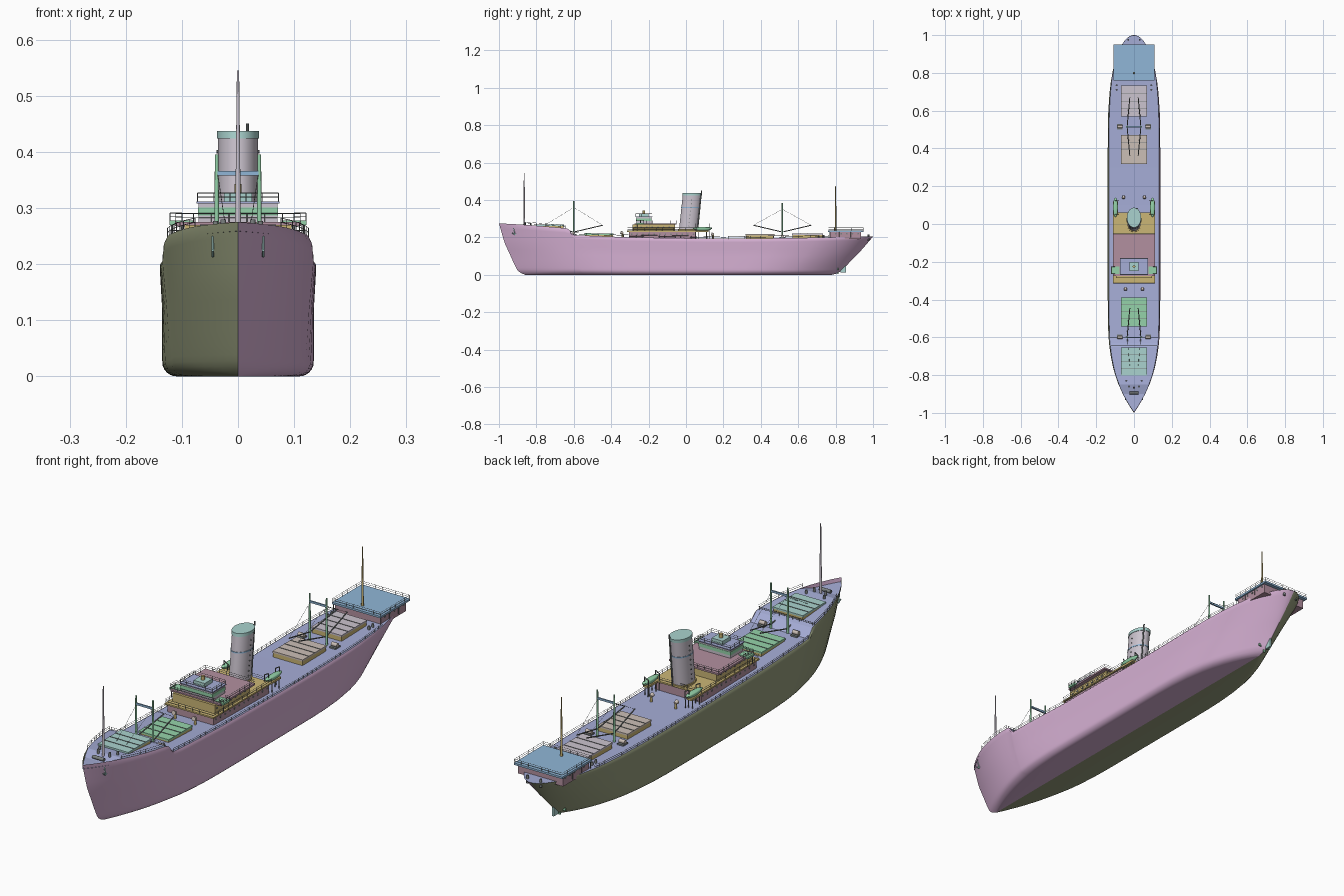
import bpy, bmesh, math
from mathutils import Vector

if "Cube" in bpy.data.objects:
    bpy.data.objects.remove(bpy.data.objects["Cube"])

MATS = {}
COL = dict(pink=(.68, .44, .66), olive=(.3, .33, .2), blue=(.38, .42, .68), ochre=(.6, .47, .18), maroon=(.45, .28, .35),
           teal=(.4, .65, .62), green=(.3, .65, .4), steel=(.28, .47, .68), tan=(.6, .52, .47), mauve=(.6, .55, .62), dark=(.2, .22, .22))


def finish(name, bm, col=None, smooth=0):
    me = bpy.data.meshes.new(name)
    bm.to_mesh(me)
    bm.free()
    ob = bpy.data.objects.new(name, me)
    bpy.context.collection.objects.link(ob)
    if col:
        if col not in MATS:
            MATS[col] = bpy.data.materials.new(col)
            MATS[col].diffuse_color = (*COL[col], 1)
        me.materials.append(MATS[col])
    if smooth:
        me.shade_smooth()
        me.set_sharp_from_angle(angle=math.radians(smooth))
    return ob


def boxes(name, items, col=None):
    # each item: x0, x1, y0, y1, z0, z1
    bm = bmesh.new()
    for x0, x1, y0, y1, z0, z1 in items:
        vs = bmesh.ops.create_cube(bm, size=1)['verts']
        for v in vs:
            v.co = ((x0 + x1) / 2 + v.co.x * (x1 - x0), (y0 + y1) / 2 + v.co.y * (y1 - y0), (z0 + z1) / 2 + v.co.z * (z1 - z0))
    return finish(name, bm, col)


def tubes(name, segs, r, col=None, n=4, r2=None, sx=1):
    bm = bmesh.new()
    for a, b in segs:
        a, b = Vector(a), Vector(b)
        d = b - a
        vs = bmesh.ops.create_cone(bm, cap_ends=True, segments=n, radius1=r, radius2=r if r2 is None else r2, depth=d.length)['verts']
        q = d.to_track_quat('Z', 'Y')
        for v in vs:
            v.co = q @ v.co + (a + b) / 2
    return finish(name, bm, col, 40 if n > 6 else 0)


def rail(name, pts, h=.015, gap=.03, col='dark'):
    segs = []
    up = Vector((0, 0, h))
    for a, b in zip(pts, pts[1:]):
        a, b = Vector(a), Vector(b)
        segs += [(a + up, b + up), (a + up / 2, b + up / 2)]
        k = max(1, round((b - a).length / gap))
        segs += [(a.lerp(b, i / k), a.lerp(b, i / k) + up) for i in range(k + 1)]
    return tubes(name, segs, .0007, col)


def interp(tab, x):
    for (a, p), (b, q) in zip(tab, tab[1:]):
        if x <= b:
            return p + (q - p) * (x - a) / (b - a)
    return tab[-1][1]


# hull curves: sheer line, stem and stern profiles by height fraction
SHEER = [(-1, .275), (-.87, .268), (-.65, .25), (-.63, .245), (-.6, .212), (-.3, .2), (.2, .192), (.6, .197), (1, .205)]
STEM = [(0, -.86), (.03, -.88), (.08, -.9), (.18, -.915), (.36, -.937), (.62, -.97), (1, -1)]
STERN = [(0, .78), (.03, .806), (.1, .83), (.35, .88), (.6, .93), (.85, .975), (1, 1)]
YS = [-1, -.99, -.97, -.94, -.9, -.85, -.8, -.75, -.7, -.65, -.63, -.615, -.6, -.55, -.5, -.4, -.3, -.1, .1, .3, .4, .5, .6, .7, .76,
      .82, .87, .91, .94, .96, .975, .987, .995, .999, 1]
VS = [0, .005, .015, .035, .065, .1, .14, .2, .3, .4, .5, .6, .7, .8, .9, .96, 1]


def sheer(y):
    return interp(SHEER, y)


def half(y, v=1):
    y0, y1 = interp(STEM, v), interp(STERN, v)
    fb = 1 - max(0, 1 - (y - y0) / .6) ** (2.4 + .8 * v)
    fs = max(0, 1 - max(0, 1 - (y1 - y) / .6) ** 3) ** (1 - .5 * v)
    f = max(0, fb) * fs
    w = (.135 + .004 * max(0, (v - .6) / .36) - (.006 if v > .98 else 0)) * f
    r, z = .026 * f, v * .2
    if r > 0 and z < r:
        w -= r * (1 - math.sqrt(1 - (1 - z / r) ** 2))
    return w


def hull_side(name, s, col):
    bm = bmesh.new()
    grid = []
    for Y in YS:
        row = []
        for j, v in enumerate(VS):
            y = interp(STEM, v) + (interp(STERN, v) - interp(STEM, v)) * (Y + 1) / 2
            if j == 0:
                row.append(bm.verts.new((0, y, 0)))
            row.append(bm.verts.new((s * half(y, v), y, v * sheer(Y))))
        grid.append(row)
    for a, b in zip(grid, grid[1:]):
        for j in range(len(VS)):
            f = [a[j], b[j], b[j + 1], a[j + 1]]
            bm.faces.new(f if s > 0 else f[::-1])
    bmesh.ops.remove_doubles(bm, verts=bm.verts, dist=1e-5)
    return finish(name, bm, col, 40)


hull_side('hull_starboard', 1, 'pink')
hull_side('hull_port', -1, 'olive')

# main deck, sunk behind a bow bulwark
bm = bmesh.new()
prev = None
for Y in YS:
    z = sheer(Y) - (.016 if Y < -.87 else .001)
    w = half(Y)
    row = [bm.verts.new((x * w, Y, z)) for x in (-1, 0, 1)]
    if prev:
        for k in (0, 1):
            bm.faces.new((prev[k], prev[k + 1], row[k + 1], row[k]))
    prev = row
bmesh.ops.remove_doubles(bm, verts=bm.verts, dist=1e-5)
finish('main_deck', bm, 'blue')

# midship house and bridge, tier by tier
boxes('house_lower', [(-.104, .104, -.305, .05, .19, .232)], 'maroon')
boxes('boat_deck', [(-.11, .11, -.315, .06, .23, .236)], 'ochre')
boxes('house_middle', [(-.095, .095, -.285, -.06, .236, .27)], 'ochre')
boxes('bridge_deck', [(-.112, .112, -.275, -.05, .268, .275)], 'maroon')
boxes('wheelhouse', [(-.07, .07, -.265, -.185, .275, .309)], 'mauve')
boxes('wheelhouse_windows', [(-.0715, .0715, -.2665, -.1835, .287, .301)], 'green')
boxes('wheelhouse_roof', [(-.074, .074, -.27, -.18, .308, .312)], 'blue')
boxes('monkey_island', [(-.025, .025, -.25, -.2, .312, .327)], 'teal')
tubes('compass_stand', [((0, -.225, .327), (0, -.225, .343))], .007, 'ochre', 10)
boxes('bridge_wings', [(s * .1 - .022, s * .1 + .022, -.265, -.225, .27, .278) for s in (-1, 1)], 'green')
tubes('wing_struts', [((s * .117, y, .236), (s * .117, y, .27)) for s in (-1, 1) for y in (-.26, -.23)], .0012, 'dark')
tubes('house_portholes', [((s * (w - .002), y0 + i * .03, z), (s * (w + .0015), y0 + i * .03, z)) for s in (-1, 1)
      for w, y0, n, z in ((.104, -.29, 12, .217), (.095, -.27, 7, .254), (.102, .8, 5, .22)) for i in range(n)], .0045, 'dark', 8)


def loop(w, y0, y1, z):
    return [(-w, y0, z), (w, y0, z), (w, y1, z), (-w, y1, z), (-w, y0, z)]


rail('boat_deck_rail', loop(.109, -.313, .058, .236))
rail('bridge_rail', loop(.111, -.273, -.052, .275))
rail('wheelhouse_rail', loop(.072, -.268, -.182, .312))
for s in (-1, 1):
    rail('wing_rail', [(s * .1, -.264, .278), (s * .121, -.264, .278), (s * .121, -.226, .278), (s * .1, -.226, .278)], .013, .02)

# poop house
boxes('poop_house', [(-.102, .102, .77, .935, .19, .232)], 'maroon')
boxes('poop_roof', [(-.109, .109, .76, .95, .228, .236)], 'steel')
rail('poop_rail', loop(.108, .762, .948, .236))
tubes('poop_posts', [((s * .106, y, .2), (s * .106, y, .23)) for s in (-1, 1) for y in (.765, .82, .88)], .0015, 'dark')

# deck edge rails
for s in (-1, 1):
    rail('deck_rail', [(s * half(y), y, sheer(y)) for y in [-.6, -.5, -.4, -.3, -.2, 0, .2, .4, .5, .6, .7, .76]], .013)
    rail('forecastle_rail', [(s * half(y), y, sheer(y)) for y in (-.86, -.8, -.75, -.7, -.645)], .015)
rail('forecastle_break_rail', [(-.12, -.642, .247), (.12, -.642, .247)], .013)


# raked oval funnel
def oval(name, z0, z1, k, col):
    bm = bmesh.new()
    vs = bmesh.ops.create_cone(bm, cap_ends=True, segments=32, radius1=1, radius2=1, depth=1)['verts']
    for v in vs:
        z = z0 if v.co.z < 0 else z1
        v.co = (v.co.x * .036 * k, .012 + (z - .236) * .11 + v.co.y * .05 * k, z)
    return finish(name, bm, col, 40)


oval('funnel', .234, .43, 1, 'mauve')
oval('funnel_base', .234, .243, 1.1, 'ochre')
oval('funnel_band', .358, .363, 1.03, 'steel')
oval('funnel_cap', .424, .437, 1.05, 'teal')
tubes('steam_pipe', [((.017, .062, .236), (.017, .083, .45))], .003, 'dark', 8)
tubes('funnel_rungs', [((s * .034, .015 + i * .0022, .26 + i * .02), (s * .0385, .015 + i * .0022, .26 + i * .02)) for s in (-1, 1) for i in range(8)], .003, 'dark', 6)

# lifeboats on davits
for s in (-1, 1):
    bm = bmesh.new()
    vs = bmesh.ops.create_uvsphere(bm, u_segments=16, v_segments=10, radius=1)['verts']
    for v in vs:
        v.co = (s * .098 + v.co.x * .013, .088 + v.co.y * .052, .25 + (v.co.z if v.co.z < 0 else v.co.z * .4) * .016)
    finish('lifeboat', bm, 'green', 40)
    tubes('davits', [seg for y in (.052, .124) for seg in [((s * .085, y, .195), (s * .082, y, .262)), ((s * .082, y, .262), (s * .1, y, .272)),
          ((s * .1, y, .272), (s * .1, y, .25))]], .002, 'dark', 6)
    boxes('boat_cradle', [(s * .098 - .012, s * .098 + .012, .055, .12, .228, .236)], 'ochre')
    tubes('cradle_legs', [((s * .098 + dx, y, .19), (s * .098 + dx, y, .23)) for dx in (-.009, .009) for y in (.065, .11)], .002, 'dark')

# cargo hatches: coaming, cover, battens
for y0, y1, zb, col in ((-.8, -.655, .262, 'teal'), (-.54, -.39, .214, 'green'), (.32, .47, .21, 'tan'), (.57, .73, .214, 'mauve')):
    boxes('hatch_coaming', [(-.066, .066, y0, y1, zb - .03, zb)], 'ochre')
    boxes('hatch_cover', [(-.068, .068, y0 - .002, y1 + .002, zb, zb + .007)], col)
    d = (y1 - y0) / 4
    boxes('hatch_battens', [(-.068, .068, y0 + i * d - .001, y0 + i * d + .001, zb + .006, zb + .0085) for i in (1, 2, 3)], 'dark')

# king posts with booms and stays
for yc, top, reach in ((-.6, .395, .155), (.515, .385, .155)):
    tubes('king_posts', [((s * .038, yc, .19), (s * .038, yc, top)) for s in (-1, 1)], .0048, 'green', 12, .0032)
    boxes('king_post_beam', [(-.038, .038, yc - .003, yc + .003, top - .037, top - .029)], 'steel')
    booms = [((s * .036, yc + d * .006, .23), (s * .022, yc + d * reach, .265)) for s in (-1, 1) for d in (-1, 1)]
    tubes('cargo_booms', booms, .0025, 'dark', 8)
    tubes('boom_stays', [((a[0], yc, top - .035), b) for a, b in booms], .0006, 'dark')
    z = sheer(yc)
    boxes('winch_beds', [(s * .075 - .014, s * .075 + .014, yc - .015, yc + .015, z - .005, z + .005) for s in (-1, 1)], 'dark')
    tubes('winch_drums', [((s * .062, yc, z + .011), (s * .088, yc, z + .011)) for s in (-1, 1)], .008, 'tan', 12)

# masts
tubes('fore_mast', [((0, -.865, .24), (0, -.865, .545))], .0055, 'mauve', 12, .002)
tubes('aft_mast', [((0, .8, .23), (0, .8, .475))], .005, 'ochre', 12, .002)

# bollards, ventilators and windlass
tubes('bollards', [((s * x, y, sheer(y) - .02), (s * x, y, sheer(y) + .012)) for s in (-1, 1)
      for x, y in ((.026, -.86), (.04, -.83), (.092, .71), (.092, .735), (.03, .975))], .005, 'dark', 10)
vents = [(s * x, y, sheer(y)) for s in (-1, 1) for x, y in ((.045, -.34), (.055, .145))]
tubes('ventilator_stems', [((x, y, z - .005), (x, y, z + .02)) for x, y, z in vents], .005, 'ochre', 10)
tubes('ventilator_heads', [((x, y + .004, z + .022), (x, y - .01, z + .025)) for x, y, z in vents], .006, 'tan', 10, .009)
tubes('windlass', [((-.025, -.895, .263), (.025, -.895, .263))], .007, 'dark', 12)

# anchors hanging at the bow
for s in (-1, 1):
    x = s * (half(-.92, .85) + .002)
    tubes('anchor', [((x, -.922, .25), (x, -.915, .215)), ((x, -.93, .225), (x, -.915, .214)), ((x, -.9, .225), (x, -.915, .214))], .0025, 'teal', 6)

# rudder and propeller
boxes('rudder', [(-.004, .004, .825, .855, .012, .06)], 'teal')
tubes('propeller_hub', [((0, .79, .03), (0, .822, .03))], .006, 'ochre', 12)
boxes('propeller_blades', [(-.028, .028, .811, .815, .025, .035), (-.005, .005, .811, .815, .004, .056)], 'green')

for m in bpy.data.materials:
    if m.users and not m.is_grease_pencil:
        m.use_nodes = True
        m.node_tree.nodes["Principled BSDF"].inputs["Base Color"].default_value = m.diffuse_color
